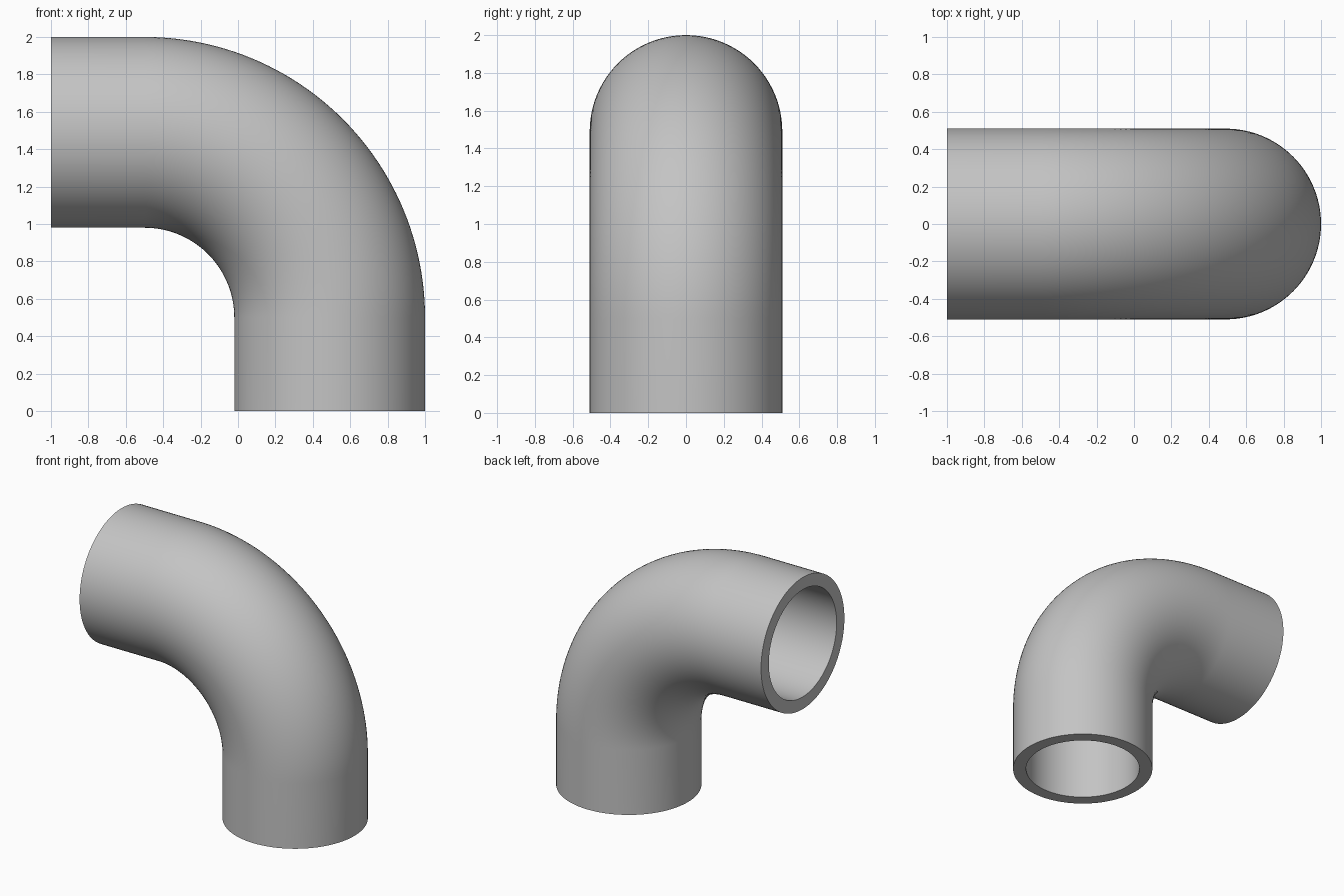
import bpy, bmesh, math
from mathutils import Vector

if "Cube" in bpy.data.objects:
    bpy.data.objects.remove(bpy.data.objects["Cube"])

OUTER, INNER = 0.51, 0.415      # pipe radii
BEND = 0.99                     # centre-line bend radius
CX, CZ = -0.5, 0.5              # bend centre
SIDES, STEPS = 96, 48

# Centre-line stations: (point, outward direction in the bend plane)
stations = [(Vector((CX + BEND, 0, 0)), Vector((1, 0, 0)))]
for i in range(STEPS + 1):
    a = math.pi / 2 * i / STEPS
    d = Vector((math.cos(a), 0, math.sin(a)))
    stations.append((Vector((CX, 0, CZ)) + d * BEND, d))
stations.append((Vector((-1, 0, CZ + BEND)), Vector((0, 0, 1))))

bm = bmesh.new()


def ring(centre, out, radius):
    side = Vector((0, 1, 0))
    angles = [2 * math.pi * k / SIDES for k in range(SIDES)]
    return [bm.verts.new(centre + (out * math.cos(t) + side * math.sin(t)) * radius)
            for t in angles]


def bridge(a, b):
    for k in range(SIDES):
        n = (k + 1) % SIDES
        bm.faces.new((a[k], a[n], b[n], b[k]))


# Outer wall up the pipe, inner wall back down, joined by flat end rims
loop = [ring(c, d, OUTER) for c, d in stations]
loop += [ring(c, d, INNER) for c, d in reversed(stations)]
for i, r in enumerate(loop):
    bridge(r, loop[(i + 1) % len(loop)])
bmesh.ops.recalc_face_normals(bm, faces=bm.faces)

mesh = bpy.data.meshes.new("pipe_elbow")
bm.to_mesh(mesh)
bm.free()
elbow = bpy.data.objects.new("pipe_elbow", mesh)
bpy.context.collection.objects.link(elbow)

grey = bpy.data.materials.new("plain_grey")
grey.diffuse_color = (0.55, 0.55, 0.55, 1)
grey.use_nodes = True
grey.node_tree.nodes["Principled BSDF"].inputs["Base Color"].default_value = grey.diffuse_color
mesh.materials.append(grey)

bpy.context.view_layer.objects.active = elbow
elbow.select_set(True)
bpy.ops.object.shade_smooth_by_angle(angle=math.radians(30))
